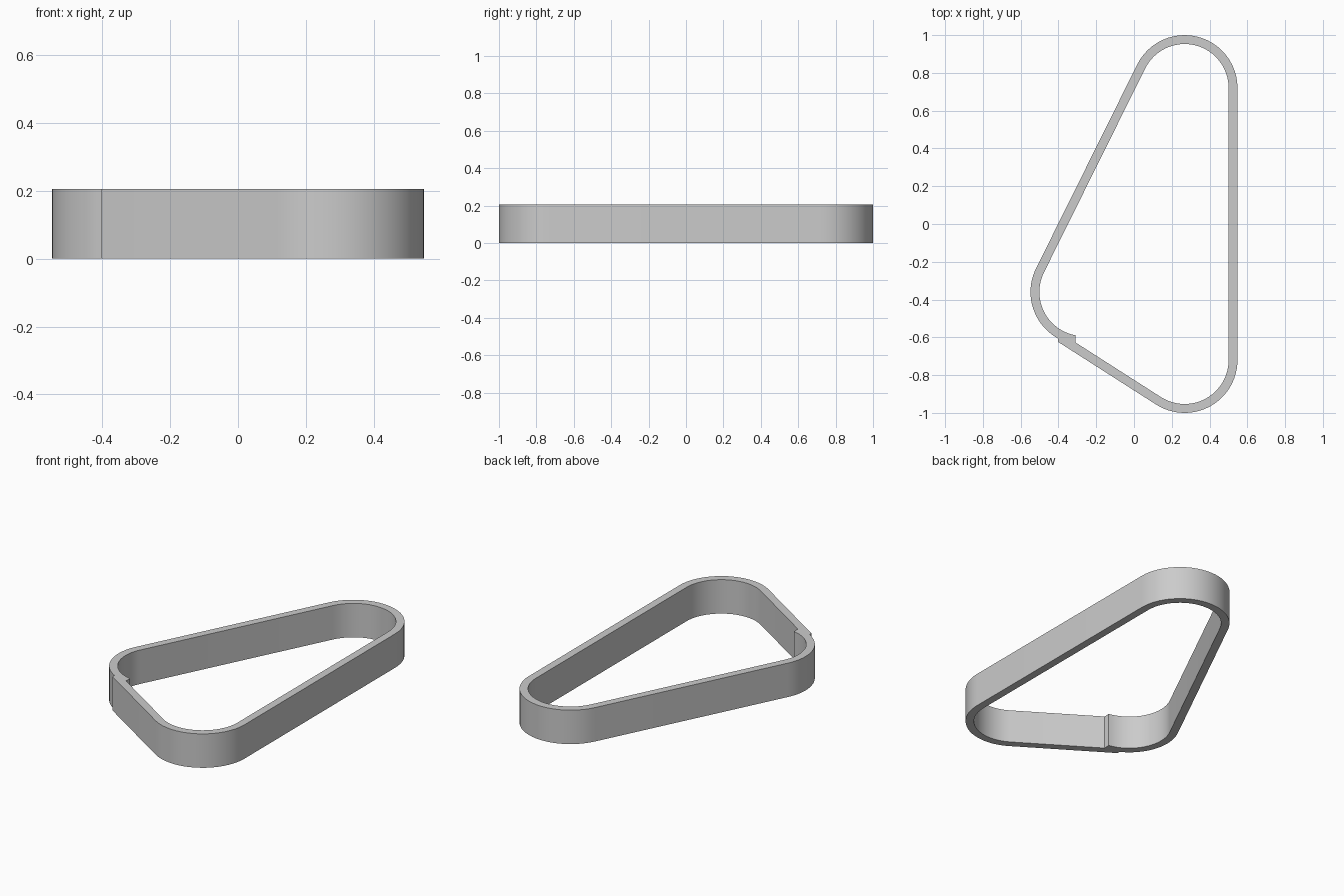
import bpy
import bmesh
from math import radians, degrees, atan2, sin, cos

cube = bpy.data.objects.get("Cube")
if cube:
    bpy.data.objects.remove(cube)

OUTER, INNER, HEIGHT = 0.28, 0.233, 0.205
FRONT, BACK, SIDE = (0.268, -0.72), (0.268, 0.72), (-0.268, -0.36)
STEPS = 24

# Angle of the straight run tangent to the back and side bends
slope = degrees(atan2(BACK[0] - SIDE[0], SIDE[1] - BACK[1])) % 360
TANGENT = 180 - slope if slope < 90 else slope
SEAM = 237.4


def arc(centre, radius, start, end):
    """Points along a bend, angles in degrees."""
    angles = [radians(start + (end - start) * i / STEPS) for i in range(STEPS + 1)]
    return [(centre[0] + radius * cos(a), centre[1] + radius * sin(a)) for a in angles]


def outline(radius, seam_corner, side_end):
    """One closed wall of the band, starting at the overlapping seam."""
    return ([seam_corner]
            + arc(FRONT, radius, SEAM, 360)
            + arc(BACK, radius, 0, TANGENT)
            + arc(SIDE, radius, TANGENT, side_end))


# Band: two outlines bridged into a ring, with a small step at the seam
outer = outline(OUTER, (-0.402, -0.624), 241.5)
inner = outline(INNER, (-0.31, -0.627), 260)

bm = bmesh.new()
rings = [[bm.verts.new((x, y, z)) for x, y in loop]
         for loop, z in ((outer, 0), (outer, HEIGHT), (inner, HEIGHT), (inner, 0))]
count = len(outer)
for r in range(4):
    a, b = rings[r], rings[(r + 1) % 4]
    for i in range(count):
        j = (i + 1) % count
        bm.faces.new((a[i], a[j], b[j], b[i]))
bmesh.ops.recalc_face_normals(bm, faces=bm.faces)

mesh = bpy.data.meshes.new("band")
bm.to_mesh(mesh)
bm.free()
band = bpy.data.objects.new("band", mesh)
bpy.context.collection.objects.link(band)

# Plain grey finish
grey = bpy.data.materials.new("light grey")
grey.use_nodes = True
colour = (0.6, 0.6, 0.6, 1)
grey.diffuse_color = colour
grey.node_tree.nodes["Principled BSDF"].inputs["Base Color"].default_value = colour
mesh.materials.append(grey)

# Smooth bends with crisp rims
bpy.ops.object.select_all(action="DESELECT")
band.select_set(True)
bpy.context.view_layer.objects.active = band
bpy.ops.object.shade_smooth_by_angle(angle=radians(30))
